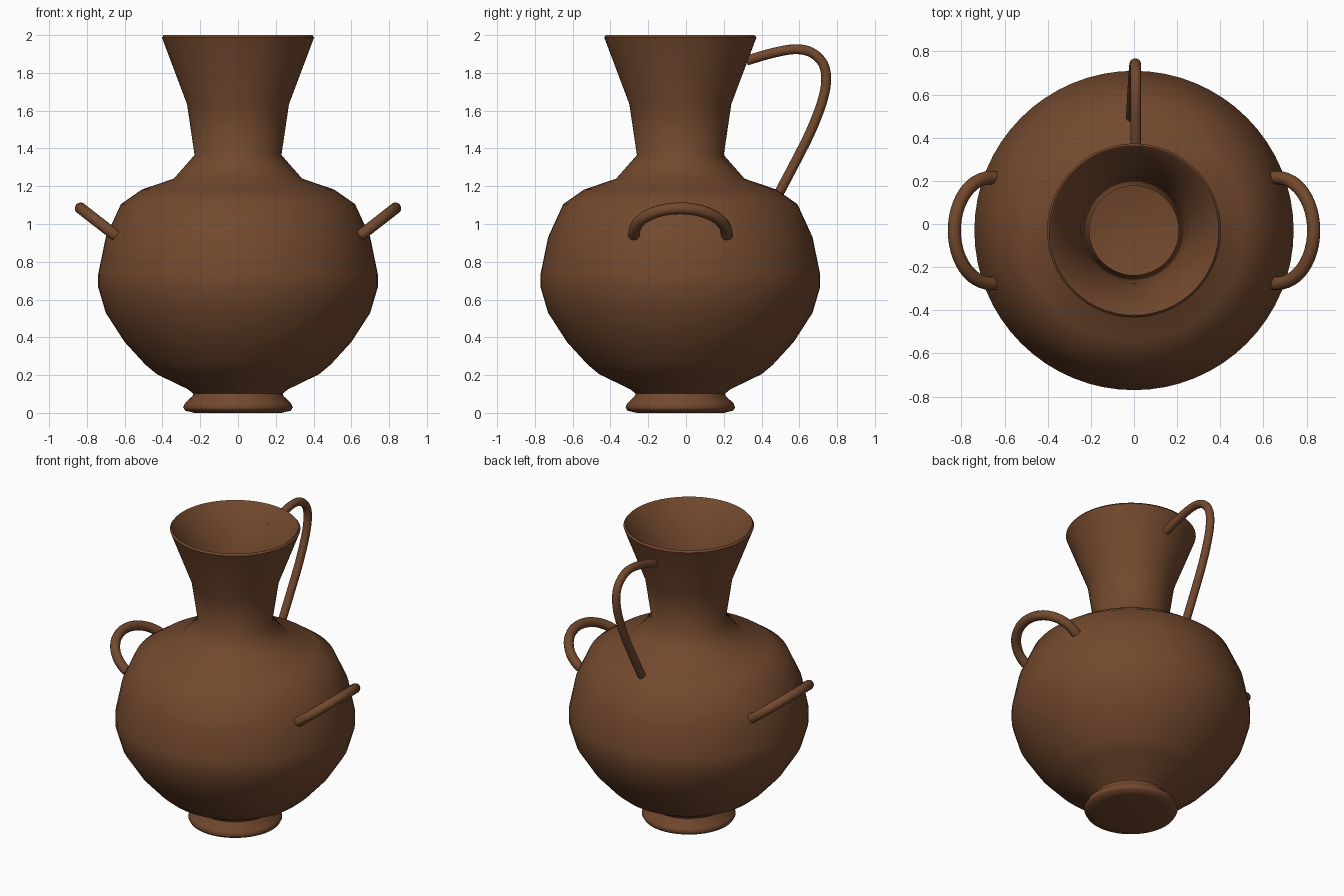
import bpy, bmesh, math
from mathutils import Vector

if "Cube" in bpy.data.objects:
    bpy.data.objects.remove(bpy.data.objects["Cube"])

CY = -0.03  # vessel axis is slightly in front of the origin

clay = bpy.data.materials.new("brown_clay")
clay.diffuse_color = (0.17, 0.066, 0.027, 1)
clay.use_nodes = True
clay.node_tree.nodes["Principled BSDF"].inputs["Base Color"].default_value = clay.diffuse_color


def finish(obj, angle):
    obj.data.materials.append(clay)
    bpy.ops.object.select_all(action='DESELECT')
    obj.select_set(True)
    bpy.context.view_layer.objects.active = obj
    bpy.ops.object.shade_smooth_by_angle(angle=math.radians(angle))


def build(name, rings, closed_caps=True, angle=60):
    """Skin a list of equal-sized point rings; cap both ends."""
    bm = bmesh.new()
    vs = [[bm.verts.new(p) for p in r] for r in rings]
    n = len(vs[0])
    for a, b in zip(vs, vs[1:]):
        for i in range(n):
            j = (i + 1) % n
            bm.faces.new((a[i], a[j], b[j], b[i]))
    if closed_caps:
        bm.faces.new(vs[0][::-1])
        bm.faces.new(vs[-1])
    bmesh.ops.recalc_face_normals(bm, faces=bm.faces)
    me = bpy.data.meshes.new(name)
    bm.to_mesh(me)
    bm.free()
    obj = bpy.data.objects.new(name, me)
    bpy.context.collection.objects.link(obj)
    finish(obj, angle)
    return obj


def lathe(name, profile, n=64):
    rings = [[(r * math.cos(2 * math.pi * i / n), CY + r * math.sin(2 * math.pi * i / n), z)
              for i in range(n)] for r, z in profile]
    return build(name, rings)


def tube(name, path, radius, side, n=14):
    """Round tube along a planar path; side is the normal of that plane."""
    pts = [Vector(p) for p in path]
    side = Vector(side).normalized()
    rings = []
    for k, p in enumerate(pts):
        t = (pts[min(k + 1, len(pts) - 1)] - pts[max(k - 1, 0)]).normalized()
        u = t.cross(side).normalized()
        rings.append([p + radius * (math.cos(2 * math.pi * i / n) * u
                                    + math.sin(2 * math.pi * i / n) * side) for i in range(n)])
    return build(name, rings)


def smooth_path(pts, steps=5):
    """Catmull-Rom curve through the points."""
    P = [Vector(p) for p in pts]
    P = [2 * P[0] - P[1]] + P + [2 * P[-1] - P[-2]]
    out = []
    for a, b, c, d in zip(P, P[1:], P[2:], P[3:]):
        for s in range(steps):
            t = s / steps
            out.append(0.5 * (2 * b + (c - a) * t + (2 * a - 5 * b + 4 * c - d) * t * t
                              + (3 * b - a - 3 * c + d) * t ** 3))
    return out + [P[-2]]


# Hollow vessel: foot, belly, shoulder, neck, rim, then down the inside
outer = [(0.23, 0.0), (0.28, 0.012), (0.29, 0.03), (0.28, 0.052), (0.24, 0.09), (0.237, 0.102),
         (0.265, 0.125), (0.43, 0.205), (0.49, 0.255), (0.60, 0.375), (0.70, 0.53), (0.74, 0.665),
         (0.74, 0.735), (0.70, 0.93), (0.62, 1.105), (0.51, 1.182), (0.34, 1.24),
         (0.23, 1.365), (0.27, 1.635), (0.403, 1.988), (0.393, 2.0)]
inner = [(0.385, 1.995), (0.247, 1.635), (0.207, 1.36), (0.325, 1.215), (0.50, 1.157),
         (0.60, 1.085), (0.677, 0.92), (0.715, 0.70), (0.677, 0.54), (0.58, 0.39),
         (0.475, 0.275), (0.42, 0.23), (0.22, 0.135)]
lathe("vase_body", outer + inner)

# Pair of half-loop side handles, tilted upward
for s, name in ((-1, "left_handle"), (1, "right_handle")):
    path = [(s * 0.645, CY - 0.245, 0.938)]
    for k in range(25):
        a = math.pi * k / 24
        path.append((s * (0.665 + 0.168 * math.sin(a)), CY - 0.245 * math.cos(a),
                     0.952 + 0.131 * math.sin(a)))
    path.append((s * 0.645, CY + 0.245, 0.938))
    tube(name, path, 0.031, (-s * 0.131, 0, 0.168))

# Tall back handle from neck to shoulder
tall = [(0.32, 1.865), (0.45, 1.903), (0.57, 1.925), (0.66, 1.91), (0.725, 1.85), (0.742, 1.76),
        (0.72, 1.645), (0.66, 1.49), (0.58, 1.33), (0.48, 1.14)]
path = smooth_path([(0.008 - 0.02 * max(0, 1.85 - z) / 0.7, y, z) for y, z in tall])
tube("back_handle", path, 0.026, (1, 0, 0))
